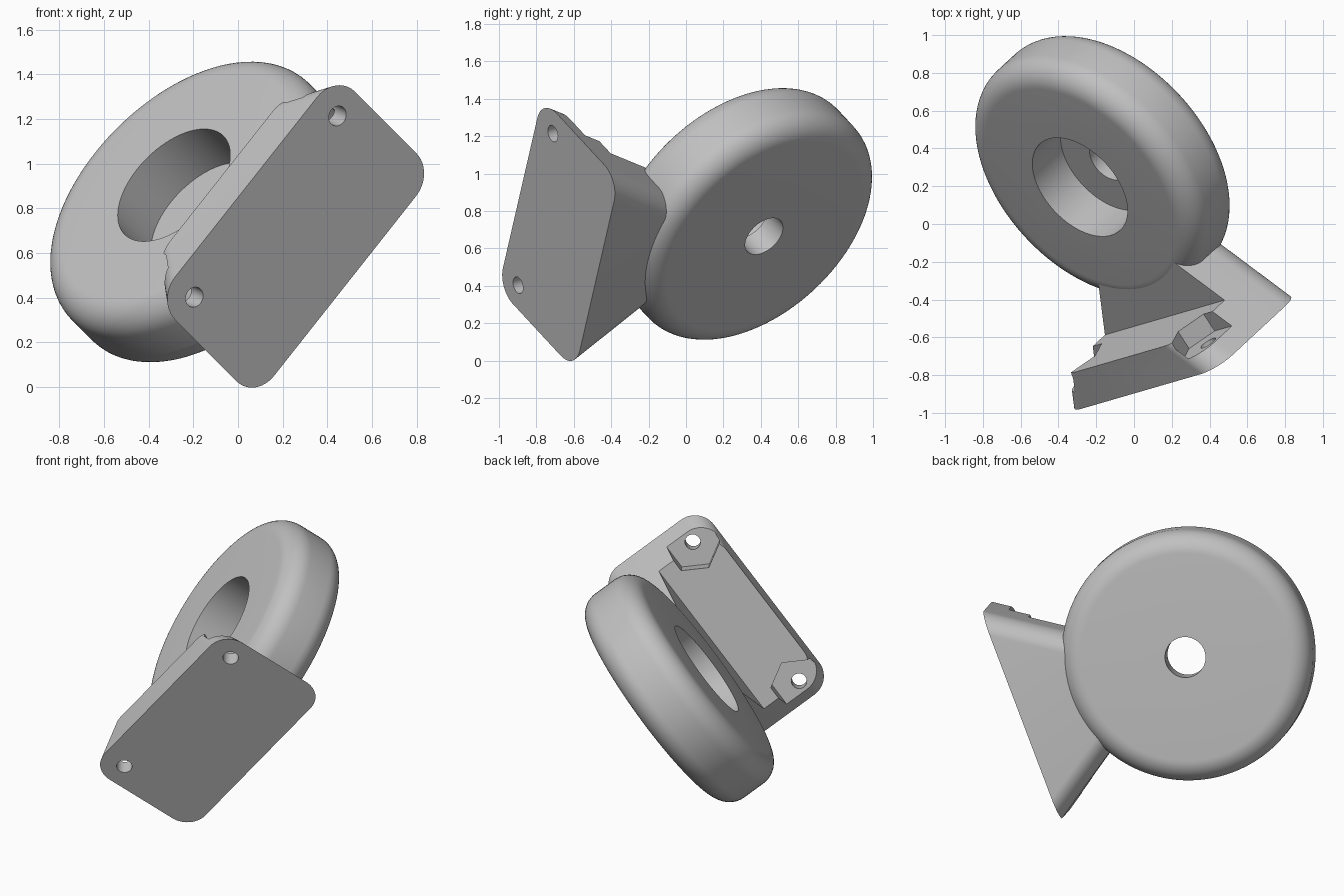
import bpy, bmesh, math
from mathutils import Matrix, Vector

cube = bpy.data.objects.get("Cube")
if cube:
    bpy.data.objects.remove(cube, do_unlink=True)

# Tilted frame: x along the plate, y along the wheel axis, z from plate to wheel
along = Vector((0.61, 0.177, 0.772)).normalized()
axle = Vector((0.59, 0.548, -0.593))
axle = (axle - along * axle.dot(along)).normalized()
back = along.cross(axle)
FRAME = Matrix((along, axle, back)).transposed().to_4x4()
FRAME.translation = (0.125, -0.805, 0.808)

grey = bpy.data.materials.new("light_grey")
grey.use_nodes = True
grey.diffuse_color = (0.53, 0.53, 0.53, 1)
grey.node_tree.nodes["Principled BSDF"].inputs["Base Color"].default_value = grey.diffuse_color


def make(name, bm):
    bmesh.ops.recalc_face_normals(bm, faces=bm.faces)
    mesh = bpy.data.meshes.new(name)
    bm.to_mesh(mesh)
    bm.free()
    mesh.materials.append(grey)
    obj = bpy.data.objects.new(name, mesh)
    bpy.context.collection.objects.link(obj)
    obj.matrix_world = FRAME
    return obj


def select(obj):
    bpy.ops.object.select_all(action='DESELECT')
    obj.select_set(True)
    bpy.context.view_layer.objects.active = obj


def loft(name, lower, upper):
    bm = bmesh.new()
    rings = [[bm.verts.new(p) for p in ring] for ring in (lower, upper)]
    n = len(lower)
    for ring in rings:
        bm.faces.new(ring)
    for i in range(n):
        j = (i + 1) % n
        bm.faces.new((rings[0][i], rings[0][j], rings[1][j], rings[1][i]))
    return make(name, bm)


def polygon(x, y, z, radius, sides):
    turn = 2 * math.pi / sides
    return [(x + radius * math.cos(i * turn), y + radius * math.sin(i * turn), z)
            for i in range(sides)]


def prism(name, x, y, z0, z1, radius, sides):
    return loft(name, polygon(x, y, z0, radius, sides), polygon(x, y, z1, radius, sides))


def cut(target, cutter):
    cutter.hide_render = True
    mod = target.modifiers.new("cut", 'BOOLEAN')
    mod.operation = 'DIFFERENCE'
    mod.solver = 'EXACT'
    mod.object = cutter
    select(target)
    bpy.ops.object.modifier_apply(modifier=mod.name)
    bpy.data.objects.remove(cutter, do_unlink=True)


# Rounded mounting bracket, tapering towards the wheel
HALF, Y0, Y1, CORNER, TAPER = 0.66, -0.149, 0.60, 0.14, 0.67


def outline(z, steps=12):
    cx = HALF - CORNER - TAPER * z
    pts = []
    for q, (x, y) in enumerate(((cx, Y1 - CORNER), (-cx, Y1 - CORNER),
                                (-cx, Y0 + CORNER), (cx, Y0 + CORNER))):
        for i in range(steps + 1):
            t = math.pi / 2 * (q + i / steps)
            pts.append((x + CORNER * math.cos(t), y + CORNER * math.sin(t), z))
    return pts


bracket = loft("mounting_bracket", outline(0), outline(0.62))

# Step that leaves a thin flange beside the arm
FLANGE, ARM = 0.21, 0.252
step = [(-1, -1), (1, -1), (1, ARM), (-1, ARM)]
cut(bracket, loft("flange_cutter", [(x, y, FLANGE) for x, y in step],
                  [(x, y, 1) for x, y in step]))

# Bolt holes with hexagonal nut pockets
for side in (-1, 1):
    x = side * 0.525
    cut(bracket, prism("nut_cutter", x, 0, 0.10, 0.5, 0.165, 6))
    cut(bracket, prism("bolt_cutter", x, 0, -0.1, 0.3, 0.046, 32))

# Wheel: turned profile with rounded rim, wide bore and small through hole
R, H, F, BORE, HOLE, FLOOR = 0.75, 0.2025, 0.13, 0.312, 0.121, 0.05
profile = [(HOLE, FLOOR), (BORE, FLOOR), (BORE, -H)]
for sign in (-1, 1):
    for i in range(13):
        t = math.pi / 2 * (i / 12 if sign < 0 else 1 - i / 12)
        profile.append((R - F + F * math.sin(t), sign * (H - F + F * math.cos(t))))
profile.append((HOLE, H))

bm = bmesh.new()
centre = Vector((0, 0.451, 1.057))
verts = [bm.verts.new(centre + Vector((r, y, 0))) for r, y in profile]
edges = [bm.edges.new((verts[i - 1], verts[i])) for i in range(len(verts))]
bmesh.ops.spin(bm, geom=verts + edges, cent=centre, axis=(0, 1, 0),
               angle=2 * math.pi, steps=96, use_merge=True)
bmesh.ops.remove_doubles(bm, verts=bm.verts, dist=0.0001)
wheel = make("wheel", bm)

for obj in (bracket, wheel):
    select(obj)
    bpy.ops.object.shade_smooth_by_angle(angle=math.radians(30))
